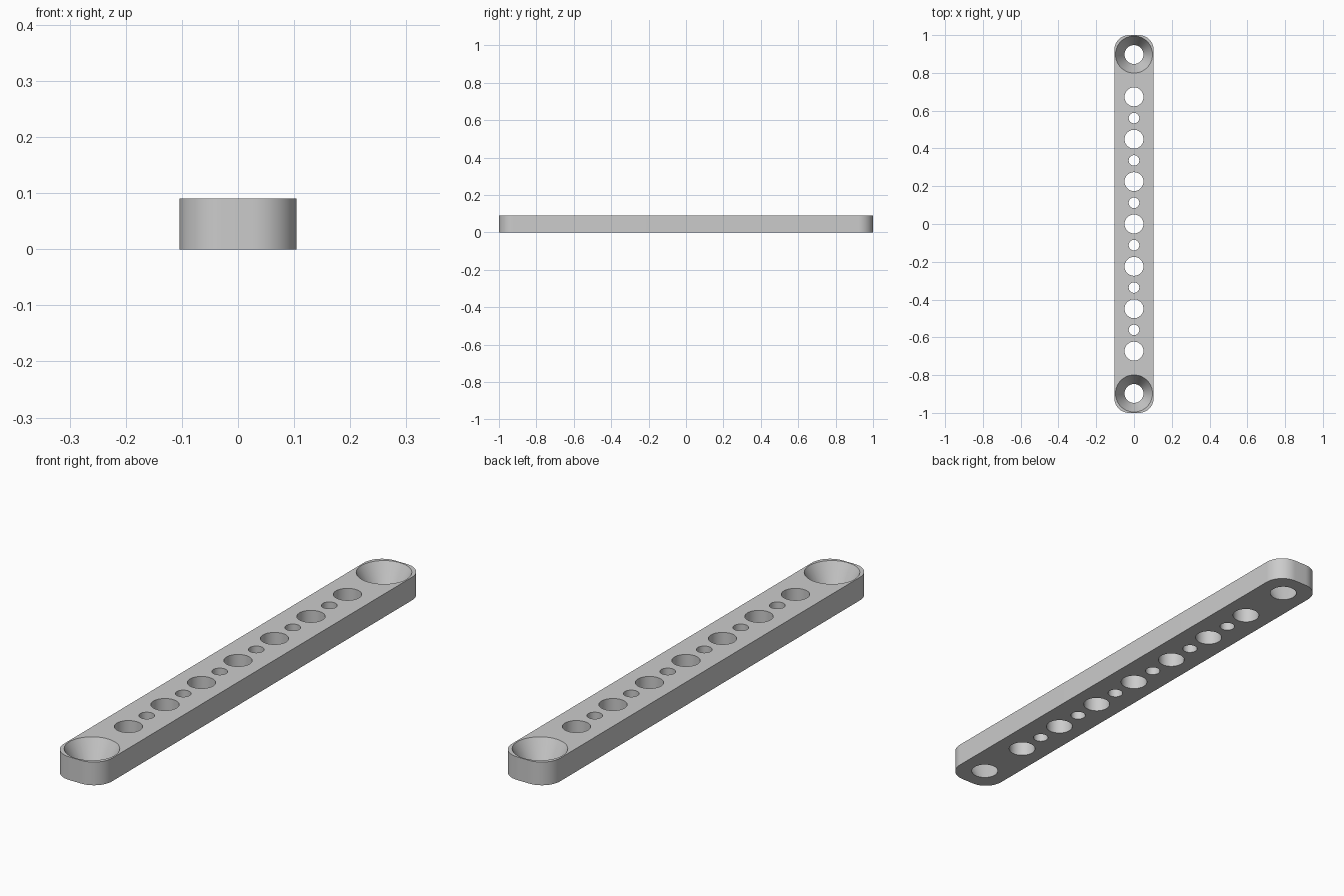
import bpy
import bmesh
from math import cos, sin, pi, radians
from mathutils import Matrix, Vector

cube = bpy.data.objects.get("Cube")
if cube:
    bpy.data.objects.remove(cube, do_unlink=True)

HALF_W, HALF_L, HEIGHT = 0.104, 1.0, 0.09
CORNER = 0.078
PITCH = 0.2243
BIG, SMALL, SINK = 0.05, 0.028, 0.098


def make_object(name, bm):
    bmesh.ops.recalc_face_normals(bm, faces=bm.faces)
    mesh = bpy.data.meshes.new(name)
    bm.to_mesh(mesh)
    bm.free()
    obj = bpy.data.objects.new(name, mesh)
    bpy.context.collection.objects.link(obj)
    return obj


def add_hole(bm, y, bottom, top):
    # Runs past both faces; a taper keeps its slope beyond them
    slope = (top - bottom) / HEIGHT
    extra = 0.02
    bmesh.ops.create_cone(
        bm, cap_ends=True, segments=64,
        radius1=bottom - slope * extra, radius2=top + slope * extra,
        depth=HEIGHT + 2 * extra,
        matrix=Matrix.Translation((0, y, HEIGHT / 2)))


# Bar with rounded corners
bm = bmesh.new()
steps = 16
outline = []
for k, (sx, sy) in enumerate([(1, 1), (-1, 1), (-1, -1), (1, -1)]):
    for i in range(steps + 1):
        a = (k + i / steps) * pi / 2
        outline.append(bm.verts.new((sx * (HALF_W - CORNER) + CORNER * cos(a),
                                     sy * (HALF_L - CORNER) + CORNER * sin(a), 0)))
base = bm.faces.new(outline)
ext = bmesh.ops.extrude_face_region(bm, geom=[base], use_keep_orig=True)
top_verts = [v for v in ext["geom"] if isinstance(v, bmesh.types.BMVert)]
bmesh.ops.translate(bm, verts=top_verts, vec=Vector((0, 0, HEIGHT)))
bar = make_object("perforated_bar", bm)

# Row of large holes, small holes between them, countersunk end holes
bm = bmesh.new()
for i in range(-3, 4):
    add_hole(bm, i * PITCH, BIG, BIG)
for i in range(-3, 3):
    add_hole(bm, (i + 0.5) * PITCH, SMALL, SMALL)
for side in (-1, 1):
    add_hole(bm, side * 4 * PITCH, BIG, SINK)
cutter = make_object("hole_cutter", bm)
cutter.hide_render = True

# Grey material
grey = bpy.data.materials.new("grey")
grey.use_nodes = True
colour = (0.6, 0.6, 0.6, 1)
grey.diffuse_color = colour
grey.node_tree.nodes["Principled BSDF"].inputs["Base Color"].default_value = colour
bar.data.materials.append(grey)
cutter.data.materials.append(grey)

# Cut the holes
cut = bar.modifiers.new("holes", "BOOLEAN")
cut.operation = "DIFFERENCE"
cut.solver = "EXACT"
cut.object = cutter
bpy.ops.object.select_all(action="DESELECT")
bar.select_set(True)
bpy.context.view_layer.objects.active = bar
bpy.ops.object.modifier_apply(modifier=cut.name)
bpy.data.objects.remove(cutter, do_unlink=True)
bpy.ops.object.shade_smooth_by_angle(angle=radians(30))
